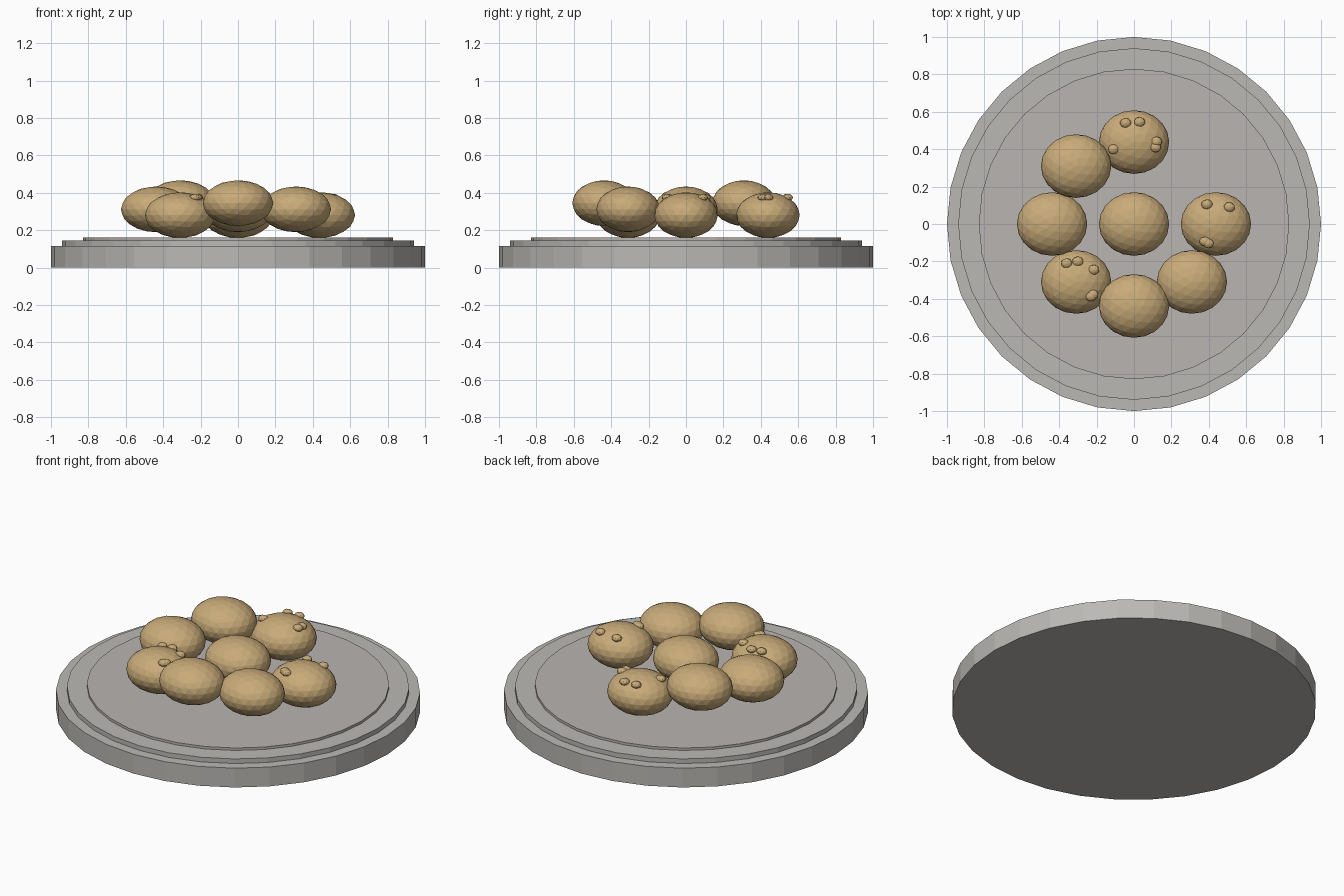
import bpy
import math

if "Cube" in bpy.data.objects:
    bpy.data.objects.remove(bpy.data.objects["Cube"])


def material(name, rgb):
    m = bpy.data.materials.new(name)
    m.diffuse_color = (*rgb, 1.0)
    m.use_nodes = True
    m.node_tree.nodes["Principled BSDF"].inputs["Base Color"].default_value = m.diffuse_color
    return m


stone = material("warm grey", (0.50, 0.485, 0.46))
inlay = material("pinkish grey", (0.49, 0.46, 0.445))
dough = material("golden tan", (0.58, 0.405, 0.19))


def disc(name, radius, z0, z1, mat):
    bpy.ops.mesh.primitive_cylinder_add(vertices=32, radius=radius, depth=z1 - z0,
                                        location=(0, 0, (z0 + z1) / 2))
    ob = bpy.context.object
    ob.name = name
    ob.data.materials.append(mat)


def blob(name, loc, size, detail):
    bpy.ops.mesh.primitive_ico_sphere_add(subdivisions=detail, radius=1, location=loc)
    ob = bpy.context.object
    ob.name = name
    ob.scale = size
    ob.data.materials.append(dough)


# stepped round plate
disc("plate_base", 1.0, 0.0, 0.117, stone)
disc("plate_step", 0.94, 0.117, 0.145, stone)
disc("plate_inlay", 0.83, 0.145, 0.16, inlay)

# buns: one in the middle, seven around a ring with one gap
BUN = (0.188, 0.17, 0.122)
LOW, MID, HIGH = 0.281, 0.312, 0.345
blob("bun_centre", (0, 0, MID), BUN, 3)
ring = {0: LOW, 90: LOW, 135: HIGH, 180: MID, 225: LOW, 270: HIGH, 315: MID}
for deg, z in ring.items():
    a = math.radians(deg)
    blob(f"bun_{deg}", (0.438 * math.cos(a), 0.438 * math.sin(a), z), BUN, 3)

# small crumbs on the three lowest buns
crumbs = [(-0.045, 0.54), (0.03, 0.545), (0.12, 0.44), (0.115, 0.41), (-0.11, 0.40),
          (0.39, 0.105), (0.51, 0.09), (0.38, -0.093), (0.397, -0.103),
          (-0.36, -0.21), (-0.30, -0.20), (-0.215, -0.245), (-0.22, -0.377), (-0.23, -0.387)]
for i, (x, y) in enumerate(crumbs):
    blob(f"crumb_{i}", (x, y, 0.375), (0.03, 0.027, 0.02), 2)
